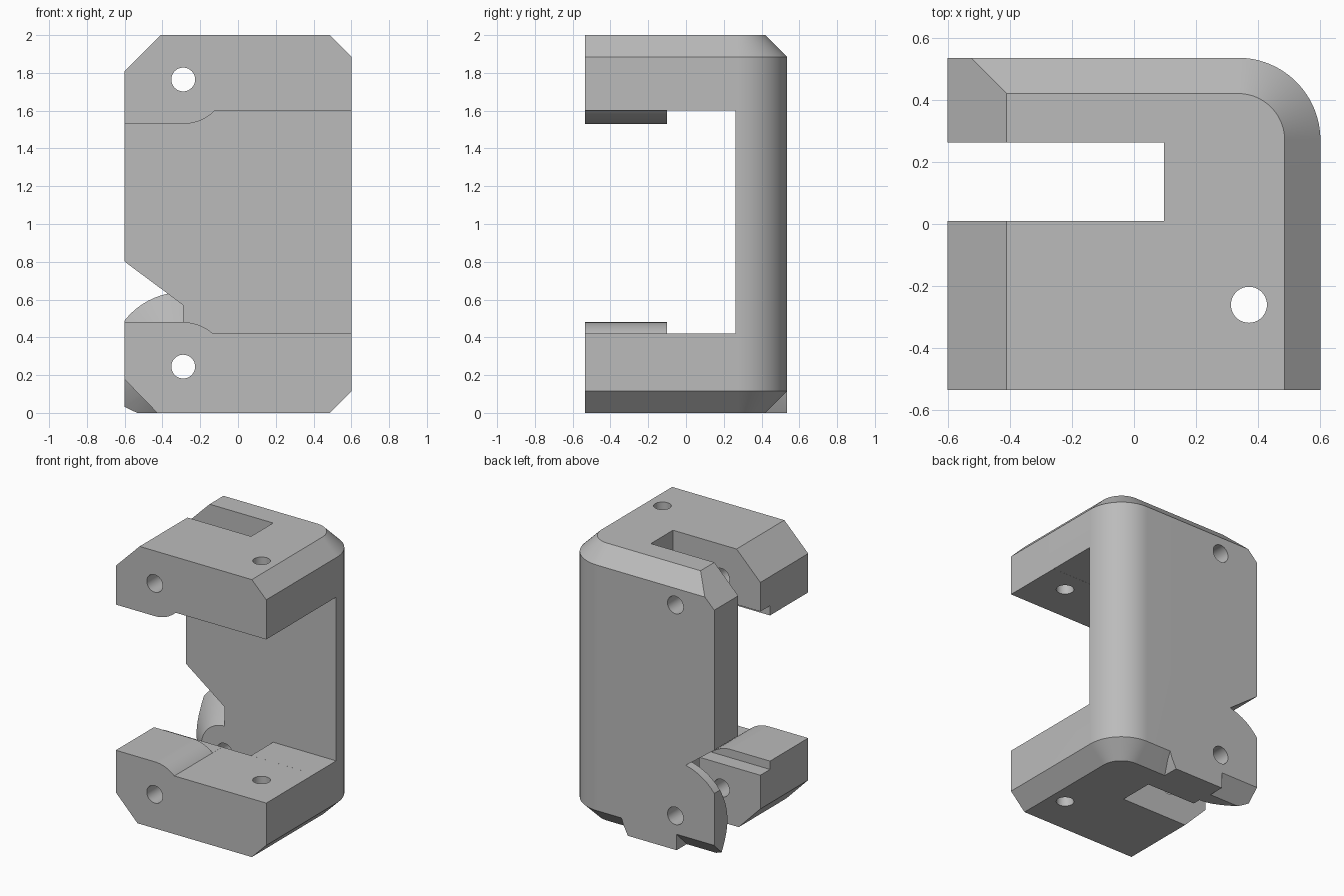
import bpy, bmesh
from math import sin, cos, pi, radians

if "Cube" in bpy.data.objects:
    bpy.data.objects.remove(bpy.data.objects["Cube"])

W, D, H = 0.6, 0.535, 2.0       # half width, half depth, height
CH = 0.115                      # edge chamfer
PIVOT_X, LOW, HIGH = -0.29, 0.245, 1.765
WALL = 0.262                    # front of the back wall
ARM_BACK = 0.01                 # rear of the thick arm section


def loft(name, rings):
    """Closed solid skinned through rings of equal point count."""
    bm = bmesh.new()
    loops = [[bm.verts.new(p) for p in ring] for ring in rings]
    n = len(loops[0])
    for a, b in zip(loops, loops[1:]):
        for i in range(n):
            j = (i + 1) % n
            bm.faces.new((a[i], a[j], b[j], b[i]))
    bm.faces.new(loops[0])
    bm.faces.new(loops[-1])
    bmesh.ops.recalc_face_normals(bm, faces=bm.faces)
    mesh = bpy.data.meshes.new(name)
    bm.to_mesh(mesh)
    bm.free()
    obj = bpy.data.objects.new(name, mesh)
    bpy.context.collection.objects.link(obj)
    return obj


def prism(name, outline, y0, y1):
    """Extrude an x-z outline along y."""
    return loft(name, [[(x, y, z) for x, z in outline] for y in (y0, y1)])


def arc(cx, cy, r, a0, a1, n=24):
    return [(cx + r * cos(radians(a0 + (a1 - a0) * i / n)),
             cy + r * sin(radians(a0 + (a1 - a0) * i / n))) for i in range(n + 1)]


def circle(cx, cy, r, n=64):
    return [(cx + r * cos(2 * pi * i / n), cy + r * sin(2 * pi * i / n)) for i in range(n)]


def combine(target, tool, operation="DIFFERENCE"):
    tool.hide_render = True
    mod = target.modifiers.new("cut", "BOOLEAN")
    mod.operation, mod.solver, mod.object = operation, "EXACT", tool
    bpy.context.view_layer.objects.active = target
    bpy.ops.object.modifier_apply(modifier=mod.name)
    bpy.data.objects.remove(tool)


# Outer block: rounded rear corner, chamfered right and rear edges
def plan(inset, z):
    r = 0.265
    pts = [(-W, -D), (W - inset, -D)]
    pts += arc(W - r, D - r, r - inset, 0, 90)
    pts.append((-W, D - inset))
    return [(x, y, z) for x, y in pts]


body = loft("bracket_body", [plan(CH, 0), plan(0, CH), plan(0, H - CH), plan(CH, H)])

# Unchamfered heel at the lower rear edge
heel = [(PIVOT_X - 0.01, 0), (0.09, 0), (0.125, 0.07), (0.145, 0.13), (0.14, 0.2),
        (PIVOT_X - 0.01, 0.2)]
combine(body, prism("heel", heel, 0.3, D), "UNION")

# Opening between the arms, with round bosses near the pivot holes
opening = [(-1, 0.48)] + arc(PIVOT_X, LOW, 0.235, 90, 48)
opening += [(1, 0.42), (1, 1.6)] + arc(PIVOT_X, HIGH, 0.235, -45, -90) + [(-1, 1.53)]
combine(body, prism("opening", opening, -1, ARM_BACK))
combine(body, prism("opening_rear", [(-1, 0.42), (1, 0.42), (1, 1.6), (-1, 1.6)], -0.1, WALL))

# Slot through both arms
combine(body, prism("slot", [(-1, -1), (0.097, -1), (0.097, 3), (-1, 3)], ARM_BACK, WALL))

# Left corner chamfers
combine(body, prism("top_chamfer", [(-0.81, 1.6), (-0.31, 2.1), (-0.81, 2.1)], -1, 1))
combine(body, prism("low_chamfer", [(-0.71, 0.29), (-0.33, -0.1), (-0.71, -0.1)], -1, 0.1))

# Rear wall notch that leaves a conical tab around the lower pivot
notch = prism("notch", [(-0.7, 0.875), (PIVOT_X, 0.57), (PIVOT_X, -0.1), (-0.7, -0.1)], 0.2, 0.8)
tab = loft("tab", [[(x, y, z) for x, z in circle(PIVOT_X, LOW, r)]
                   for r, y in ((0.075, 0.15), (0.395, 0.47), (0.395, 1))])
combine(notch, tab)
combine(body, notch)

# Pivot holes and vertical pin hole
for z in (LOW, HIGH):
    combine(body, prism("pivot_hole", circle(PIVOT_X, z, 0.063, 40), -1, 1))
combine(body, loft("pin_hole", [[(x, y, z) for x, y in circle(0.37, -0.26, 0.058, 40)]
                                for z in (-1, 3)]))

# Material and shading
grey = bpy.data.materials.new("plain_grey")
grey.use_nodes = True
colour = (0.5, 0.5, 0.5, 1)
grey.diffuse_color = colour
grey.node_tree.nodes["Principled BSDF"].inputs["Base Color"].default_value = colour
body.data.materials.clear()
body.data.materials.append(grey)
for face in body.data.polygons:
    face.material_index = 0

bpy.ops.object.select_all(action="DESELECT")
body.select_set(True)
bpy.context.view_layer.objects.active = body
bpy.ops.object.shade_smooth_by_angle(angle=radians(25))
